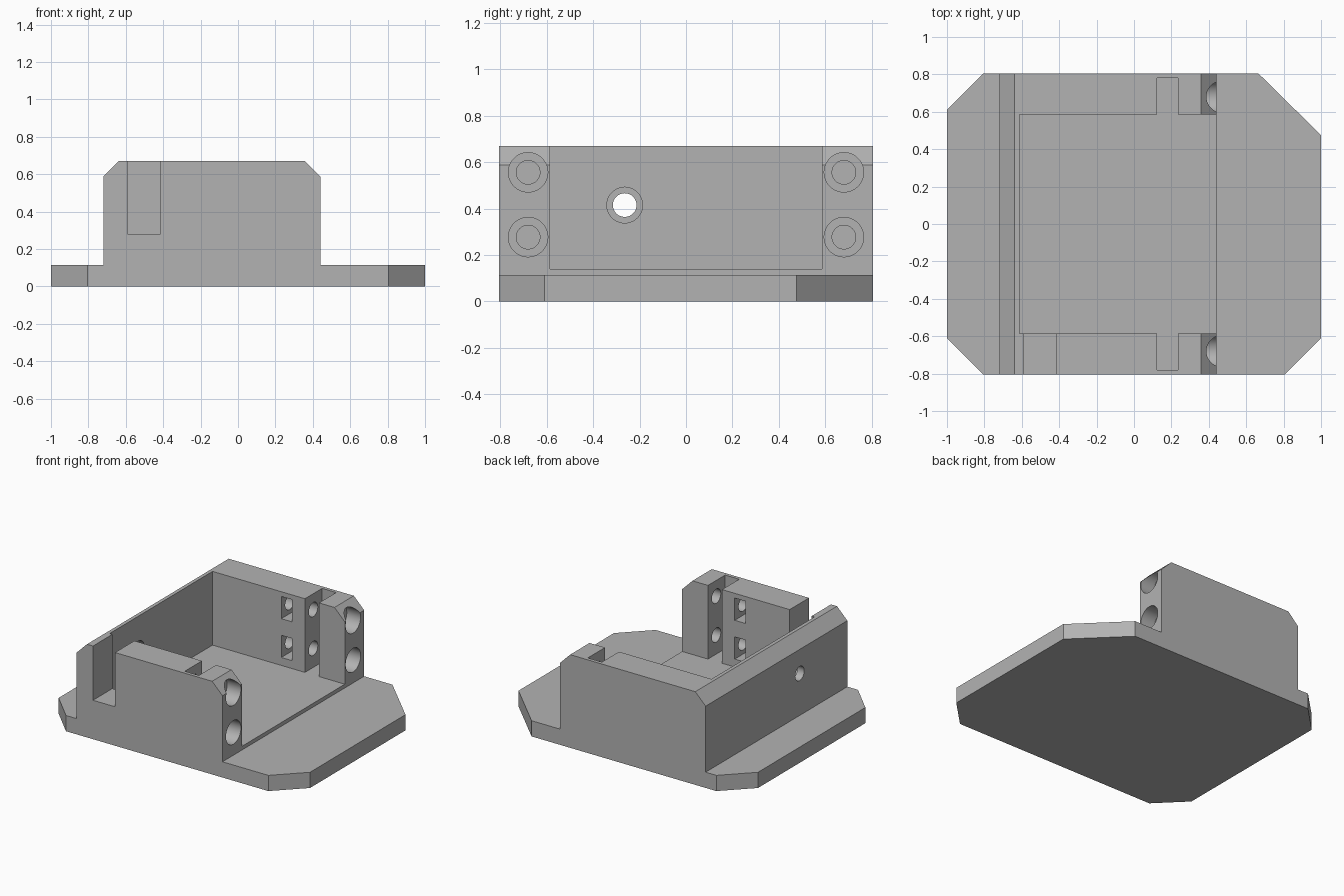
import bpy
import bmesh
from math import pi
from mathutils import Matrix, Vector

if "Cube" in bpy.data.objects:
    bpy.data.objects.remove(bpy.data.objects["Cube"], do_unlink=True)

grey = bpy.data.materials.new("plain grey")
grey.use_nodes = True
grey.diffuse_color = (0.45, 0.45, 0.45, 1)
grey.node_tree.nodes["Principled BSDF"].inputs["Base Color"].default_value = grey.diffuse_color


def finish(bm, name):
    bmesh.ops.recalc_face_normals(bm, faces=bm.faces)
    mesh = bpy.data.meshes.new(name)
    bm.to_mesh(mesh)
    bm.free()
    mesh.materials.append(grey)
    obj = bpy.data.objects.new(name, mesh)
    bpy.context.collection.objects.link(obj)
    return obj


def prism(name, points, direction):
    """Extrude a flat outline along a direction."""
    bm = bmesh.new()
    face = bm.faces.new([bm.verts.new(p) for p in points])
    ext = bmesh.ops.extrude_face_region(bm, geom=[face])
    moved = [v for v in ext["geom"] if isinstance(v, bmesh.types.BMVert)]
    bmesh.ops.translate(bm, verts=moved, vec=Vector(direction))
    return finish(bm, name)


def box(name, x, y, z):
    y0, y1 = sorted(y)
    outline = [(x[0], y0, z[0]), (x[1], y0, z[0]), (x[1], y1, z[0]), (x[0], y1, z[0])]
    return prism(name, outline, (0, 0, z[1] - z[0]))


def bore(name, x, y, z, radius):
    """Cylinder lying along x."""
    bm = bmesh.new()
    place = Matrix.Translation(((x[0] + x[1]) / 2, y, z)) @ Matrix.Rotation(pi / 2, 4, "Y")
    bmesh.ops.create_cone(bm, cap_ends=True, segments=48, radius1=radius,
                          radius2=radius, depth=x[1] - x[0], matrix=place)
    return finish(bm, name)


def combine(target, tool, operation="DIFFERENCE"):
    mod = target.modifiers.new("shape", "BOOLEAN")
    mod.operation, mod.solver, mod.object = operation, "EXACT", tool
    bpy.context.view_layer.objects.active = target
    bpy.ops.object.modifier_apply(modifier=mod.name)
    bpy.data.objects.remove(tool, do_unlink=True)


W = 0.805       # half depth of the housing
INNER = 0.585   # half depth of the cavity
TOP = 0.67
FLOOR = 0.14

# Base plate with clipped corners
outline = [(-1, -0.61), (-0.805, -W), (0.805, -W), (1, -0.61),
           (1, 0.475), (0.665, W), (-0.805, W), (-1, 0.61)]
housing = prism("bracket_housing", [(x, y, 0) for x, y in outline], (0, 0, 0.113))

# Raised block with chamfered top edges
profile = [(-0.72, 0), (0.44, 0), (0.44, 0.588), (0.358, TOP), (-0.638, TOP), (-0.72, 0.588)]
block = prism("raised_block", [(x, -W, z) for x, z in profile], (0, 2 * W, 0))
combine(housing, block, "UNION")

# Open cavity, leaving a rear wall and two side walls
combine(housing, box("cavity", (-0.612, 0.6), (-INNER, INNER), (FLOOR, 1)))

# Cable notch through the front wall
combine(housing, box("notch", (-0.59, -0.415), (-1, -0.5), (0.28, 1)))

# Slots, nut pockets and screw bores in both side walls
for side in (-1, 1):
    combine(housing, box("slot", (0.123, 0.235), (side * 0.5, side * 0.78), (FLOOR, 1)))
    for z in (0.277, 0.556):
        combine(housing, box("nut_pocket", (-0.065, 0.022), (side * 0.5, side * 0.765),
                             (z - 0.08, z + 0.08)))
        combine(housing, bore("screw_bore", (-0.2, 0.6), side * 0.68, z, 0.051))
        combine(housing, bore("screw_head_bore", (0.33, 0.6), side * 0.68, z, 0.085))

# Stepped hole through the rear wall
combine(housing, bore("wall_hole", (-0.9, -0.5), -0.264, 0.415, 0.051))
combine(housing, bore("wall_hole_step", (-0.665, -0.5), -0.264, 0.415, 0.077))

bpy.ops.object.select_all(action="DESELECT")
housing.select_set(True)
bpy.context.view_layer.objects.active = housing
bpy.ops.object.shade_smooth_by_angle(angle=pi / 6)
